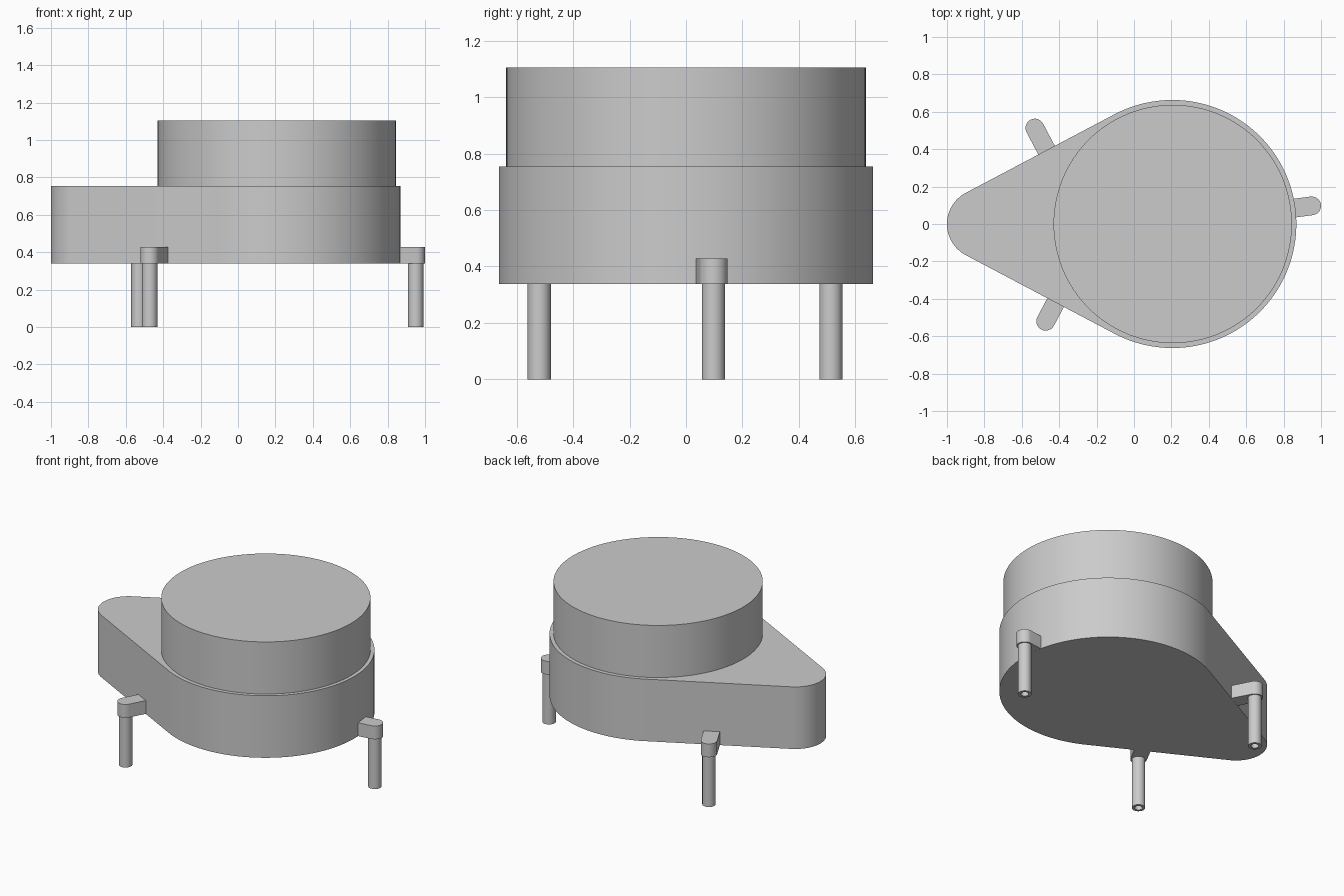
import bpy, bmesh, math
from mathutils import Vector

if "Cube" in bpy.data.objects:
    bpy.data.objects.remove(bpy.data.objects["Cube"], do_unlink=True)

grey = bpy.data.materials.new("plain grey")
grey.use_nodes = True
COLOUR = (0.6, 0.6, 0.6, 1)
grey.diffuse_color = COLOUR
grey.node_tree.nodes["Principled BSDF"].inputs["Base Color"].default_value = COLOUR


def finish(name, bm):
    bmesh.ops.recalc_face_normals(bm, faces=bm.faces)
    mesh = bpy.data.meshes.new(name)
    bm.to_mesh(mesh)
    bm.free()
    mesh.materials.append(grey)
    obj = bpy.data.objects.new(name, mesh)
    bpy.context.collection.objects.link(obj)
    bpy.ops.object.select_all(action="DESELECT")
    obj.select_set(True)
    bpy.context.view_layer.objects.active = obj
    bpy.ops.object.shade_smooth_by_angle(angle=math.radians(30))
    return obj


def arc(centre, radius, start, end, steps):
    angles = [start + (end - start) * i / steps for i in range(steps + 1)]
    return [(centre[0] + radius * math.cos(a), centre[1] + radius * math.sin(a)) for a in angles]


def prism(name, outline, low, high):
    bm = bmesh.new()
    face = bm.faces.new([bm.verts.new((x, y, low)) for x, y in outline])
    grown = bmesh.ops.extrude_face_region(bm, geom=[face], use_keep_orig=True)
    top = [v for v in grown["geom"] if isinstance(v, bmesh.types.BMVert)]
    bmesh.ops.translate(bm, verts=top, vec=(0, 0, high - low))
    return finish(name, bm)


def tube(name, x, y, outer, inner, low, high, sides=32):
    bm = bmesh.new()
    profile = [(inner, low), (outer, low), (outer, high), (inner, high)]
    verts = [bm.verts.new((x + r, y, z)) for r, z in profile]
    edges = [bm.edges.new((verts[i], verts[(i + 1) % 4])) for i in range(4)]
    bmesh.ops.spin(bm, geom=verts + edges, cent=(x, y, 0), axis=(0, 0, 1),
                   angle=math.tau, steps=sides, use_merge=True)
    bmesh.ops.remove_doubles(bm, verts=bm.verts, dist=0.0001)
    return finish(name, bm)


BASE, DECK, TOP = 0.338, 0.755, 1.105
BIG, BIG_R = (0.205, 0), 0.663
TIP, TIP_R = (-0.812, 0), 0.188

# Teardrop body: two arcs joined by their common tangents
lean = math.pi / 2 + math.asin((BIG_R - TIP_R) / (BIG[0] - TIP[0]))
body = arc(BIG, BIG_R, -lean, lean, 96) + arc(TIP, TIP_R, lean, math.tau - lean, 32)
prism("body", body, BASE, DECK)

# Round drum on the deck
prism("drum", arc((0.207, 0), 0.637, 0, math.tau, 128)[:-1], DECK, TOP)

# Arms that reach out of the body, each on a hollow leg
supports = {
    "left": (0.95, 0.097, math.radians(7.5)),
    "back": (-0.53, 0.513, lean),
    "front": (-0.472, -0.52, -lean),
}
for side, (x, y, angle) in supports.items():
    out = Vector((math.cos(angle), math.sin(angle)))
    across = Vector((-out.y, out.x)) * 0.05
    root = Vector((x, y)) - out * 0.2
    outline = arc((x, y), 0.05, angle - math.pi / 2, angle + math.pi / 2, 16)
    outline += [tuple(root + across), tuple(root - across)]
    prism(side + "_arm", outline, BASE + 0.0005, 0.428)
    tube(side + "_leg", x, y, 0.041, 0.024, 0, BASE + 0.01)
